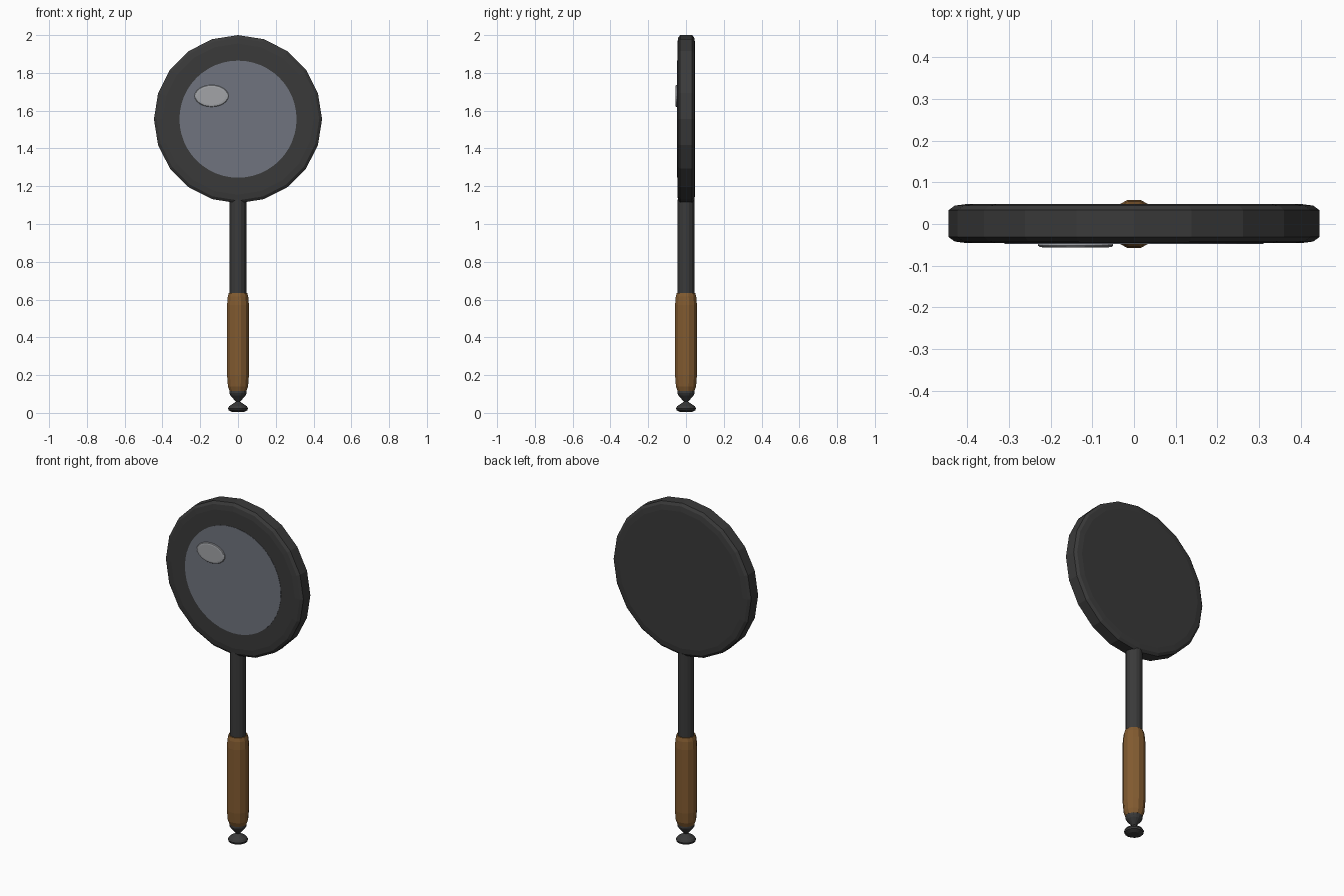
import bpy, math

if "Cube" in bpy.data.objects:
    bpy.data.objects.remove(bpy.data.objects["Cube"])


def material(name, rgb):
    m = bpy.data.materials.new(name)
    m.diffuse_color = (*rgb, 1)
    m.use_nodes = True
    m.node_tree.nodes["Principled BSDF"].inputs["Base Color"].default_value = m.diffuse_color
    return m


black = material("charcoal", (0.042, 0.042, 0.042))
wood = material("wood", (0.225, 0.105, 0.03))
glass = material("glass", (0.16, 0.175, 0.21))
shine = material("shine", (0.36, 0.37, 0.39))


def lathe(name, profile, sides, mat, axis="Z", centre=(0, 0, 0), sx=1, sz=1, turn=0.0):
    """Turn a (radius, height) profile round the z axis or the y axis, closing both ends."""
    verts, faces = [], []
    for r, h in profile:
        for i in range(sides):
            a = 2 * math.pi * i / sides + turn
            u, v = r * math.cos(a), r * math.sin(a)
            p = (u, v, h) if axis == "Z" else (u * sx, h, -v * sz)
            verts.append(tuple(p[k] + centre[k] for k in range(3)))
    n = len(profile)
    for j in range(n - 1):
        for i in range(sides):
            k = (i + 1) % sides
            faces.append((j * sides + i, j * sides + k, (j + 1) * sides + k, (j + 1) * sides + i))
    faces.append(tuple(reversed(range(sides))))
    faces.append(tuple(range((n - 1) * sides, n * sides)))
    me = bpy.data.meshes.new(name)
    me.from_pydata(verts, [], faces)
    me.materials.append(mat)
    ob = bpy.data.objects.new(name, me)
    bpy.context.collection.objects.link(ob)
    return ob


C = (0, 0, 1.555)

# lens frame: thick disc with softened rims
lathe("lens_frame", [(0.40, -0.046), (0.43, -0.042), (0.445, -0.031),
                     (0.445, 0.033), (0.43, 0.044), (0.40, 0.048)], 20, black, "Y", C)
# glass plate, nearly flush with the front
lathe("lens_glass", [(0.31, -0.0475), (0.31, -0.044)], 48, glass, "Y", C)
# oval reflection plate on the glass
lathe("lens_shine", [(0.82, -0.0565), (0.96, -0.055), (1.0, -0.052), (1.0, -0.047)],
      24, shine, "Y", (-0.14, 0, 1.678), 0.09, 0.058)

# stem and wooden grip
lathe("stem", [(0.044, 0.60), (0.044, 1.13)], 16, black)
lathe("grip", [(0.046, 0.115), (0.055, 0.14), (0.06, 0.20), (0.06, 0.57),
               (0.056, 0.615), (0.050, 0.636)], 12, wood, turn=math.pi / 12)

# collar tapering to a point, then the end knob
lathe("collar", [(0.010, 0.058), (0.040, 0.092), (0.046, 0.105), (0.044, 0.125)], 16, black)
lathe("end_knob", [(0.030, 0.004), (0.050, 0.014), (0.053, 0.024), (0.046, 0.036),
                   (0.022, 0.052), (0.010, 0.060)], 16, black)
